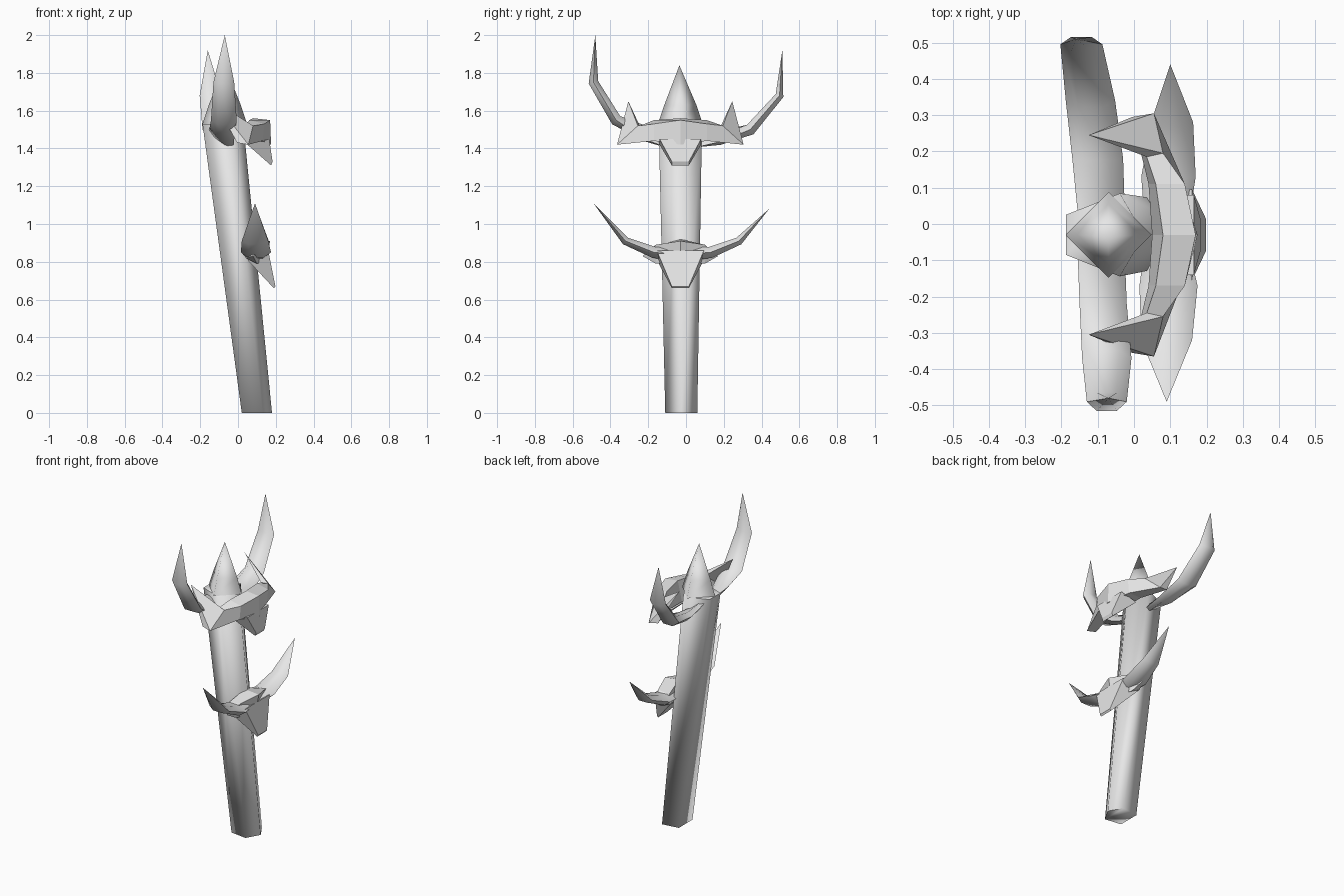
import bpy
import bmesh
from math import cos, sin, tau
from mathutils import Vector

cube = bpy.data.objects.get("Cube")
if cube:
    bpy.data.objects.remove(cube, do_unlink=True)

grey = bpy.data.materials.new("pale_grey")
grey.use_nodes = True
grey.diffuse_color = (0.8, 0.8, 0.8, 1)
grey.node_tree.nodes["Principled BSDF"].inputs["Base Color"].default_value = (0.8, 0.8, 0.8, 1)


def loft(name, rings, smooth=None):
    """Skin a list of equal rings, closing both ends; a one-point ring is a tip."""
    bm = bmesh.new()
    loops = [[bm.verts.new(p) for p in ring] for ring in rings]
    for a, b in zip(loops, loops[1:]):
        n = max(len(a), len(b))
        for i in range(n):
            j = (i + 1) % n
            if len(b) == 1:
                bm.faces.new((a[i], a[j], b[0]))
            elif len(a) == 1:
                bm.faces.new((a[0], b[j], b[i]))
            else:
                bm.faces.new((a[i], a[j], b[j], b[i]))
    for end in (loops[0], loops[-1]):
        if len(end) > 2:
            bm.faces.new(end)
    bmesh.ops.recalc_face_normals(bm, faces=bm.faces)
    mesh = bpy.data.meshes.new(name)
    bm.to_mesh(mesh)
    bm.free()
    mesh.materials.append(grey)
    obj = bpy.data.objects.new(name, mesh)
    bpy.context.collection.objects.link(obj)
    if smooth:
        bpy.ops.object.select_all(action='DESELECT')
        obj.select_set(True)
        bpy.context.view_layer.objects.active = obj
        bpy.ops.object.shade_smooth_by_angle(angle=smooth)


MID = -0.03


def post_ring(x, y, z, r, back):
    """Five-sided section: ridge to +x, widest near the middle, flat back."""
    side = 1.06 * r
    return [(x + r, y, z), (x + 0.38 * r, y + side, z), (x - r, y + back, z),
            (x - r, y - back, z), (x + 0.38 * r, y - side, z)]


def diamond(x, z, r):
    return [(x + r, MID, z), (x, MID + r, z), (x - r, MID, z), (x, MID - r, z)]


def horn(name, path):
    """Flattened curved horn; rows are x, y, z, half width, half thickness, tilt."""
    pts = [Vector(p[:3]) for p in path]
    rings = []
    for i, (_, _, _, wide, thick, tilt) in enumerate(path[:-1]):
        t = pts[i + 1] - pts[max(i - 1, 0)]
        normal = Vector((0, -t.z, t.y)).normalized()
        across = Vector((wide, 0, -tilt))
        rings.append([pts[i] + across * cos(tau * k / 6) + normal * thick * sin(tau * k / 6)
                      for k in range(6)])
    rings.append([pts[-1]])
    loft(name, rings, 1.4)


def mask(name, centre, side, flare, tip):
    """Band wrapped round the post; sections are mirrored about its middle."""
    def section(points, s):
        return [(x, MID + s * y, z) for x, y, z in points]
    half = [side] + ([flare] if flare else []) + [[tip]]
    rings = [section(p, -1) for p in reversed(half)]
    rings += [section(centre, 1)] + [section(p, 1) for p in half]
    loft(name, rings)


def snout(name, top, bottom, top_half, bottom_half):
    """Wedge hanging from a mask; top and bottom hold (x, z) of back and front."""
    def quad(ends, h):
        (xb, zb), (xf, zf) = ends
        return [(xb, MID - h, zb), (xf, MID - h, zf), (xf, MID + h, zf), (xb, MID + h, zb)]
    loft(name, [quad(top, top_half), quad(bottom, bottom_half)])


# Leaning post and its pointed cap
loft("post", [post_ring(0.10, -0.025, 0, 0.08, 0.07),
              post_ring(-0.08, MID, 1.53, 0.108, 0.055)], 1.6)
loft("post_cap", [diamond(-0.07, 1.53, 0.118), diamond(-0.07, 1.63, 0.085),
                  [(-0.07, -0.035, 1.84)]], 1.65)

# Upper pair of horns
horn("upper_horn_back", [(-0.09, 0.03, 1.45, 0.065, 0.025, 0.05),
                         (-0.1, 0.18, 1.455, 0.07, 0.03, 0.02),
                         (-0.12, 0.34, 1.5, 0.068, 0.035, 0),
                         (-0.145, 0.495, 1.68, 0.058, 0.025, 0),
                         (-0.16, 0.51, 1.92, 0, 0, 0)])
horn("upper_horn_front", [(-0.09, -0.09, 1.45, 0.065, 0.025, 0.05),
                          (-0.085, -0.22, 1.48, 0.065, 0.03, 0.03),
                          (-0.075, -0.37, 1.55, 0.068, 0.035, 0),
                          (-0.075, -0.49, 1.75, 0.055, 0.03, 0),
                          (-0.07, -0.48, 2.0, 0, 0, 0)])

# Lower pair of horns
horn("lower_horn_back", [(0.09, 0, 0.84, 0.06, 0.04, 0), (0.095, 0.13, 0.85, 0.075, 0.035, 0),
                         (0.105, 0.28, 0.91, 0.058, 0.025, 0), (0.1, 0.44, 1.08, 0, 0, 0)])
horn("lower_horn_front", [(0.09, -0.06, 0.84, 0.06, 0.04, 0), (0.095, -0.17, 0.85, 0.08, 0.035, 0),
                          (0.09, -0.32, 0.91, 0.07, 0.025, 0), (0.09, -0.49, 1.11, 0, 0, 0)])

# Upper mask with ends swept up and back, and its snout
mask("upper_mask",
     [(0.08, 0, 1.56), (0.17, 0, 1.55), (0.175, 0, 1.42), (0.05, 0, 1.43)],
     [(0.06, 0.14, 1.55), (0.14, 0.14, 1.53), (0.13, 0.14, 1.44), (0.04, 0.14, 1.44)],
     [(0.035, 0.215, 1.52), (0.08, 0.225, 1.52), (0.055, 0.335, 1.42), (-0.005, 0.325, 1.43)],
     (-0.125, 0.275, 1.65))
snout("upper_snout", [(0.05, 1.42), (0.165, 1.45)], [(0.175, 1.31), (0.183, 1.33)], 0.11, 0.045)

# Lower mask and its snout
mask("lower_mask",
     [(0.07, 0, 0.92), (0.17, 0, 0.91), (0.15, 0, 0.79), (0.05, 0, 0.82)],
     [(0.05, 0.13, 0.88), (0.13, 0.13, 0.89), (0.1, 0.13, 0.79), (0.04, 0.13, 0.82)],
     None, (0.08, 0.2, 0.83))
snout("lower_snout", [(0.05, 0.81), (0.16, 0.86)], [(0.19, 0.66), (0.198, 0.67)], 0.125, 0.045)
